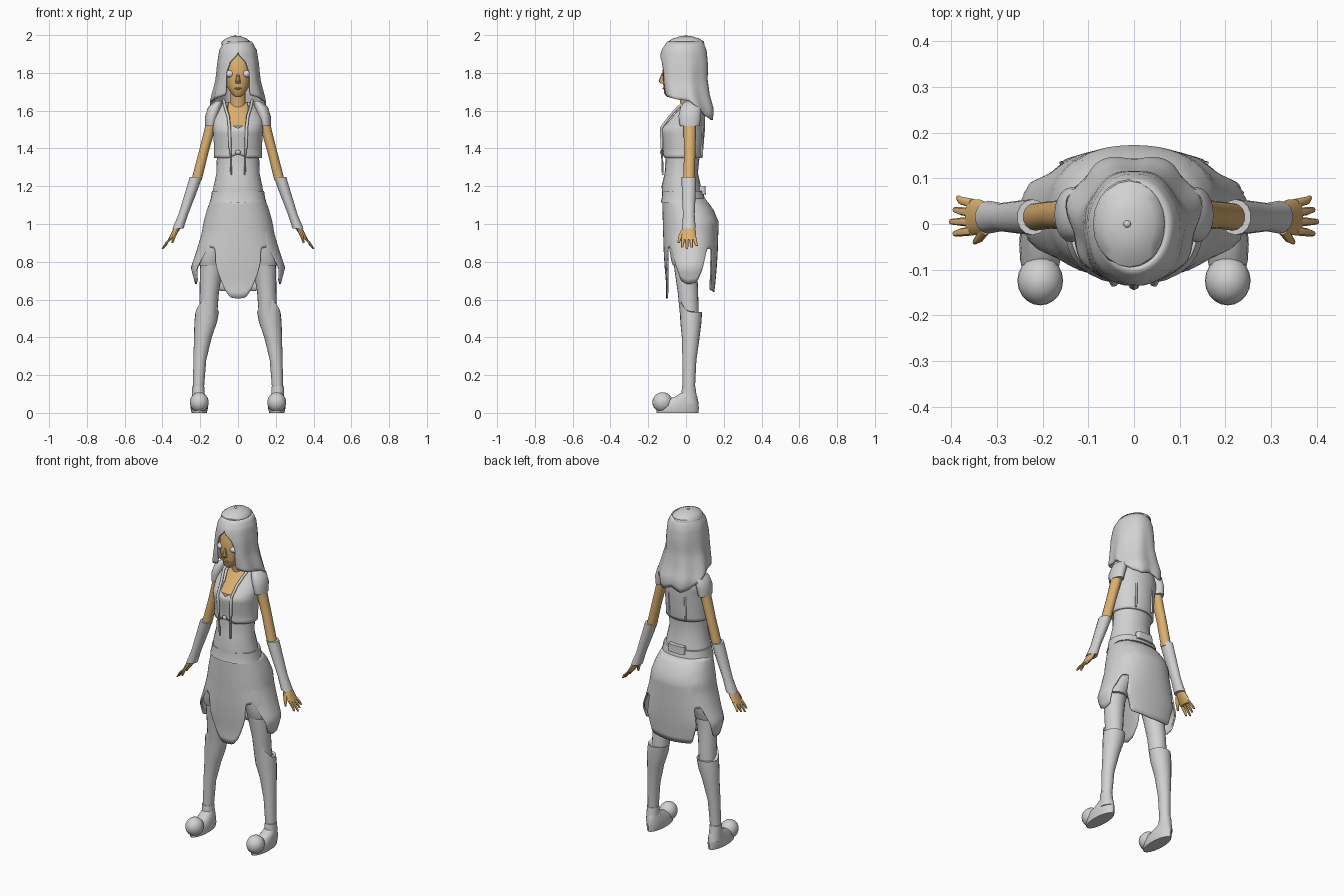
import bpy, bmesh
from math import sin, cos, pi, radians, copysign

if "Cube" in bpy.data.objects:
    bpy.data.objects.remove(bpy.data.objects["Cube"])


def material(name, colour):
    mat = bpy.data.materials.new(name)
    mat.use_nodes = True
    mat.diffuse_color = (*colour, 1)
    mat.node_tree.nodes["Principled BSDF"].inputs["Base Color"].default_value = (*colour, 1)
    return mat


cloth = material("grey cloth", (.64, .64, .64))
skin = material("tan skin", (.72, .44, .16))
eye_white = material("pale eye", (.8, .8, .84))


def finish(name, bm, mats, mirror=False, thickness=0, sharp=40):
    """Turn a bmesh into a smooth-shaded object, optionally mirrored and thickened."""
    bmesh.ops.recalc_face_normals(bm, faces=bm.faces[:])
    mesh = bpy.data.meshes.new(name)
    bm.to_mesh(mesh)
    bm.free()
    for mat in mats:
        mesh.materials.append(mat)
    mesh.shade_smooth()
    mesh.set_sharp_from_angle(angle=radians(sharp))
    obj = bpy.data.objects.new(name, mesh)
    bpy.context.collection.objects.link(obj)
    if thickness:
        mod = obj.modifiers.new("thickness", 'SOLIDIFY')
        mod.thickness = thickness
    if mirror:
        mod = obj.modifiers.new("other side", 'MIRROR')
        mod.use_mirror_merge = False
    return obj


def bridge(bm, rows, closed):
    """Join neighbouring rows of vertices with quads."""
    for low, high in zip(rows, rows[1:]):
        count = len(low)
        for i in range(count if closed else count - 1):
            j = (i + 1) % count
            bm.faces.new((low[i], low[j], high[j], high[i]))


def loft(name, rings, mat, mirror=False, sides=20, power=1.0, skin_above=None):
    """Closed form through level ovals (x, y, z, x radius, y radius, front peak)."""
    bm = bmesh.new()
    rows = []
    for x, y, z, rx, ry, *peak in rings:
        row = []
        for i in range(sides):
            a = 2 * pi * i / sides
            s, c = (copysign(abs(v) ** power, v) for v in (sin(a), cos(a)))
            lift = peak[0] * max(0, cos(a)) ** 2 if peak else 0
            row.append(bm.verts.new((x + rx * s, y - ry * c, z + lift)))
        rows.append(row)
    bridge(bm, rows, True)
    bm.faces.new(rows[0])
    bm.faces.new(rows[-1])
    if skin_above:
        for face in bm.faces:
            face.material_index = int(face.calc_center_median().z > skin_above)
    return finish(name, bm, [mat, skin], mirror)


def sample(table, key):
    """Linear lookup in a table sorted by its first entry."""
    if key <= table[0][0]:
        return table[0][1:]
    for low, high in zip(table, table[1:]):
        if key <= high[0]:
            f = (key - low[0]) / (high[0] - low[0])
            return [a + (b - a) * f for a, b in zip(low[1:], high[1:])]
    return table[-1][1:]


def shell(name, profile, hem, opening, wave=0, columns=72, rows=16, power=1.0, thickness=.01):
    """Garment from profile (z, y, x radius, y radius), hem by angle, front opening by z."""
    bm = bmesh.new()
    top = profile[-1][0]
    grid = []
    for r in range(rows + 1):
        t = r / rows
        line = []
        for i in range(columns + 1):
            u = i / columns * 2 - 1
            away = 180 * (1 - abs(u))
            low = sample(hem, away)[0]
            z = top + (low - top) * t
            gap = sample(opening, z)[0]
            a = radians(gap + away * (180 - gap) / 180) * copysign(1, u)
            y, rx, ry = sample(profile, z)
            grow = 1 + wave * t * cos(7 * a)
            s, c = (copysign(abs(v) ** power, v) for v in (sin(a), cos(a)))
            line.append(bm.verts.new((rx * s * grow, y - ry * c * grow, z)))
        grid.append(line)
    bridge(bm, grid, False)
    bmesh.ops.remove_doubles(bm, verts=bm.verts[:], dist=.0005)
    return finish(name, bm, [cloth], thickness=thickness, sharp=50)


def ball(name, centre, radii, mat, mirror=False):
    bm = bmesh.new()
    bmesh.ops.create_uvsphere(bm, u_segments=20, v_segments=12, radius=1)
    bmesh.ops.scale(bm, vec=radii, verts=bm.verts[:])
    bmesh.ops.translate(bm, vec=centre, verts=bm.verts[:])
    return finish(name, bm, [mat], mirror)


def cord(name, points, radius):
    """Round cord along a path, with a mirrored twin."""
    for side, label in ((1, "left"), (-1, "right")):
        curve = bpy.data.curves.new(f"{label}_{name}", 'CURVE')
        curve.dimensions = '3D'
        curve.bevel_depth = radius
        curve.bevel_resolution = 1
        curve.use_fill_caps = True
        line = curve.splines.new('POLY')
        line.points.add(len(points) - 1)
        for p, (x, y, z) in zip(line.points, points):
            p.co = (side * x, y, z, 1)
        curve.materials.append(cloth)
        bpy.context.collection.objects.link(bpy.data.objects.new(curve.name, curve))


# Head, face and neck
loft("head", [(0, -.085, 1.672, .014, .014), (0, -.075, 1.69, .036, .04),
              (0, -.055, 1.73, .06, .065), (0, -.04, 1.79, .077, .085),
              (0, -.03, 1.86, .082, .09), (0, -.02, 1.93, .065, .075)], skin)
loft("neck", [(0, .02, 1.57, .06, .05), (0, .01, 1.63, .04, .038),
              (0, -.01, 1.74, .038, .04)], skin)
loft("nose", [(0, -.122, 1.745, .014, .014), (0, -.128, 1.757, .013, .017),
              (0, -.118, 1.80, .006, .01)], skin, sides=8)
ball("lips", (0, -.112, 1.718), (.02, .012, .006), skin)
ball("eyes", (.043, -.1, 1.795), (.024, .022, .02), eye_white, True)

# Hair with a front opening, and a small cap
shell("hair",
      [(1.55, .035, .14, .11), (1.61, .02, .15, .13), (1.68, .0, .138, .13),
       (1.76, -.012, .118, .13), (1.85, -.012, .11, .13), (1.92, -.01, .1, .12),
       (1.965, -.005, .075, .095)],
      [(0, 1.68), (40, 1.66), (75, 1.65), (100, 1.6), (120, 1.57), (150, 1.55), (180, 1.57)],
      [(1.6, 40), (1.7, 29), (1.8, 34), (1.86, 23), (1.9, 0)], wave=.05)
loft("cap", [(-.01, 0, 1.95, .08, .098), (-.01, 0, 1.966, .076, .094), (-.01, 0, 1.982, .055, .07),
             (-.01, 0, 1.994, .025, .03)], cloth)
ball("cap_button", (-.015, 0, 1.994), (.008, .008, .006), cloth)

# Torso with bare upper chest, and short open jacket
loft("torso", [(0, -.02, 1.14, .138, .105), (0, -.025, 1.2, .129, .104),
               (0, -.025, 1.27, .114, .088), (0, -.018, 1.36, .112, .09),
               (0, -.015, 1.45, .12, .098), (0, -.015, 1.52, .122, .102),
               (0, .012, 1.57, .118, .076), (0, .028, 1.62, .08, .056),
               (0, .03, 1.645, .05, .04)], cloth, skin_above=1.525)
shell("jacket", [(1.35, -.018, .128, .104), (1.39, -.015, .126, .106), (1.5, -.018, .132, .118),
                 (1.56, .008, .132, .093), (1.62, .03, .098, .068), (1.645, .035, .075, .055)],
      [(0, 1.37), (25, 1.35), (180, 1.35)],
      [(1.515, 0), (1.525, 19), (1.58, 22), (1.645, 45)])
loft("cap_sleeve", [(.1, .03, 1.65, .018, .035), (.122, .025, 1.62, .036, .054),
                    (.138, .02, 1.57, .036, .06), (.144, .02, 1.52, .031, .052)], cloth, True)
cord("shoulder_strap", [(.075, .02, 1.655), (.068, -.04, 1.62), (.052, -.085, 1.57),
                        (.045, -.13, 1.51), (.042, -.128, 1.4)], .008)
cord("hanging_cord", [(.04, -.128, 1.4), (.038, -.125, 1.32), (.036, -.123, 1.26)], .005)
cord("back_seam", [(.05, .082, 1.6), (.055, .086, 1.5), (.055, .084, 1.36)], .006)
ball("clasp", (0, -.13, 1.38), (.014, .008, .012), cloth)

# Arms, cuffs and hands
loft("upper_arm", [(.122, .02, 1.61, .035, .04), (.15, .02, 1.5, .029, .033),
                   (.182, .02, 1.38, .027, .03), (.22, .015, 1.23, .028, .03)], skin, True, 14)
loft("forearm_cuff", [(.222, .015, 1.25, .034, .039), (.245, .015, 1.18, .032, .037),
                      (.29, .015, 1.05, .026, .031), (.318, .015, .975, .03, .036)], cloth, True, 14)
loft("palm", [(.31, .015, 1.0, .02, .026), (.335, .015, .955, .017, .038),
              (.358, .015, .918, .012, .04)], skin, True, 12)
for i, finger in enumerate(("index", "middle", "ring", "little")):
    y = -.015 + .02 * i
    tip = y + .006 * (i - 1)
    drop = .008 * abs(i - 1)
    loft(finger + "_finger", [(.352, y, .928, .009, .01), (.378, (y + tip) / 2, .9, .008, .009),
                              (.4 - drop, tip, .868 + drop, .005, .006)], skin, True, 8)
loft("thumb", [(.325, -.01, .97, .012, .014), (.338, -.03, .935, .009, .011),
               (.348, -.039, .9, .005, .006)], skin, True, 8)

# Belt and back pouch
loft("belt", [(0, -.015, 1.115, .15, .118), (0, -.015, 1.14, .143, .113),
              (0, -.018, 1.175, .138, .108)], cloth, sides=28, power=.9)
loft("belt_pouch", [(0, .085, 1.155, .055, .02), (0, .085, 1.2, .05, .018)], cloth, power=.4)

# Skirt with pointed front, side flaps and broad back panel
shell("skirt",
      [(.6, .02, .2, .125), (.68, .025, .226, .13), (.77, .025, .25, .138),
       (.85, .025, .222, .143), (.95, .025, .192, .146), (1.01, .025, .183, .148),
       (1.08, .01, .163, .134), (1.135, -.012, .142, .113)],
      [(0, .605), (9, .61), (16, .65), (23, .74), (31, .87), (46, .88), (58, .78), (70, .7),
       (85, .68), (102, .69), (114, .76), (124, .87), (138, .87), (145, .65), (180, .64)],
      [(.6, 0), (1, 0)], columns=112, power=.88, thickness=.008)

# Puffed shorts and legs
loft("hips", [(0, .015, .87, .12, .09), (0, .02, 1.0, .165, .125),
              (0, 0, 1.1, .145, .11)], cloth)
loft("short_leg", [(.1, .015, .98, .08, .11), (.125, .01, .88, .083, .1),
                   (.145, .005, .81, .076, .084), (.147, .005, .78, .066, .074)], cloth, True)
loft("thigh", [(.125, 0, .86, .07, .075), (.142, 0, .75, .06, .06),
               (.152, .01, .64, .051, .054), (.158, .018, .52, .048, .05)], cloth, True)

# Tall boots with peaked knees, ankle bands and round-toed shoes
loft("boot", [(.21, .015, .12, .029, .032), (.202, .018, .28, .034, .037),
              (.186, .025, .4, .047, .047), (.171, .026, .48, .06, .056),
              (.163, .025, .535, .062, .06, .07), (.161, .025, .53, .05, .05, .06)], cloth, True)
loft("ankle_band", [(.21, .015, .05, .036, .05), (.21, .015, .1, .034, .04),
                    (.211, .015, .14, .033, .035)], cloth, True)
loft("shoe", [(.205, -.045, 0, .04, .11), (.205, -.045, .025, .046, .113),
              (.206, -.035, .06, .042, .1), (.208, .0, .085, .036, .06),
              (.21, .015, .11, .03, .034)], cloth, True)
ball("toe", (.205, -.124, .056), (.05, .054, .053), cloth, True)
